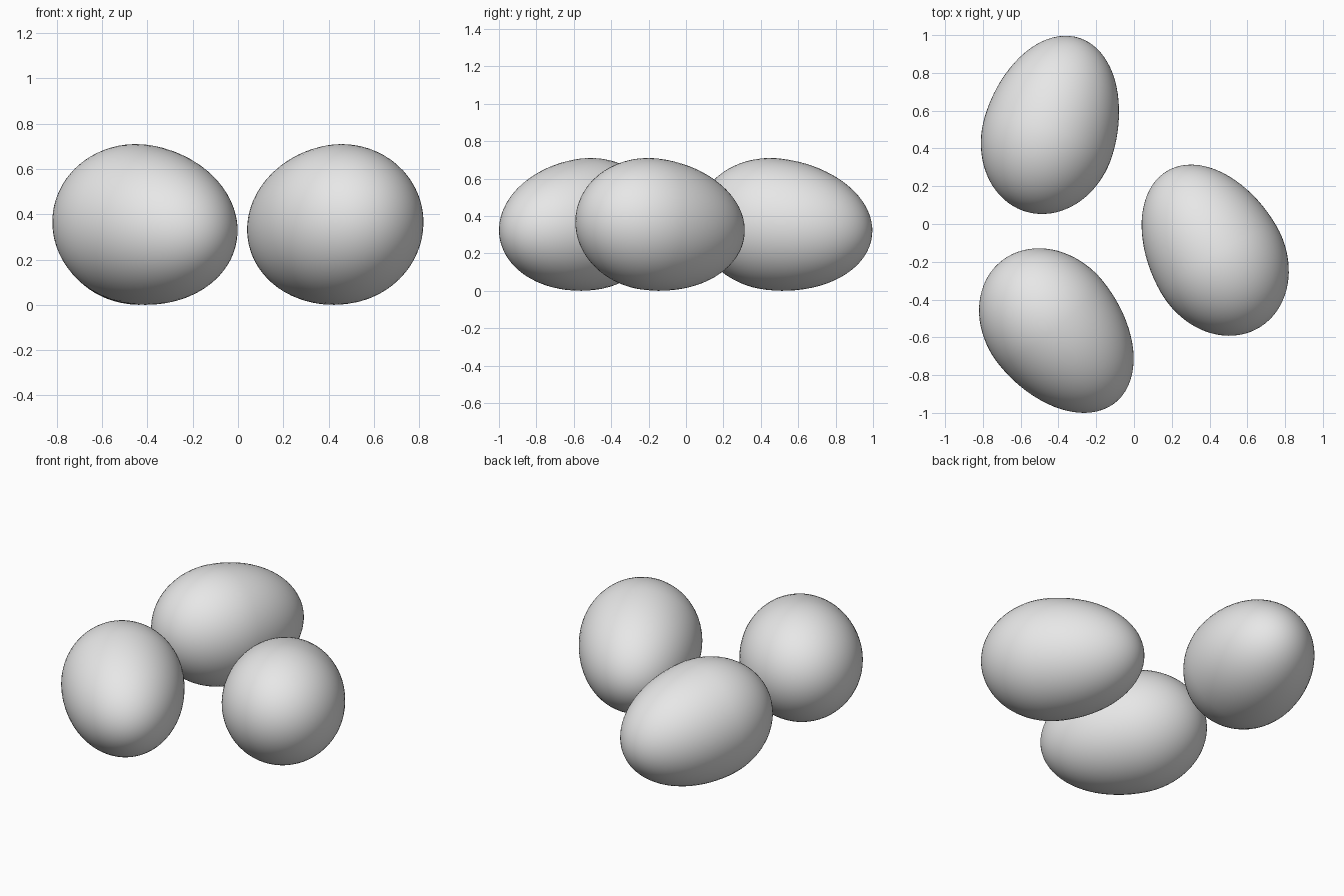
import bpy
from math import radians, cos, sin
from mathutils import Vector

if "Cube" in bpy.data.objects:
    bpy.data.objects.remove(bpy.data.objects["Cube"], do_unlink=True)

RADIUS, BLUNT, POINTED = 0.353, 0.42, 0.545   # girth and the two end lengths
TILT = radians(6.5)                           # the pointed end dips as the egg rests

shell = bpy.data.materials.new("shell_grey")
shell.use_nodes = True
COLOUR = (0.8, 0.8, 0.8, 1)
shell.diffuse_color = COLOUR
shell.node_tree.nodes["Principled BSDF"].inputs["Base Color"].default_value = COLOUR


def egg(name, x, y, heading):
    """Egg lying on its side, pointed end towards the heading in degrees."""
    bpy.ops.mesh.primitive_uv_sphere_add(segments=64, ring_count=40, radius=1)
    ob = bpy.context.object
    ob.name = name
    for v in ob.data.vertices:
        v.co.x *= RADIUS
        v.co.y *= RADIUS
        v.co.z *= POINTED if v.co.z > 0 else BLUNT
    a = radians(heading)
    axis = Vector((cos(a) * cos(TILT), sin(a) * cos(TILT), -sin(TILT)))
    ob.data.transform(axis.to_track_quat("Z", "Y").to_matrix().to_4x4())
    # Rest the egg on the ground
    ob.location = (x, y, -min(v.co.z for v in ob.data.vertices))
    ob.data.materials.append(shell)
    bpy.ops.object.shade_smooth()


egg("back_egg", -0.452, 0.467, 73)
egg("front_egg", -0.44, -0.523, -51)
egg("left_egg", 0.449, -0.188, 120)
